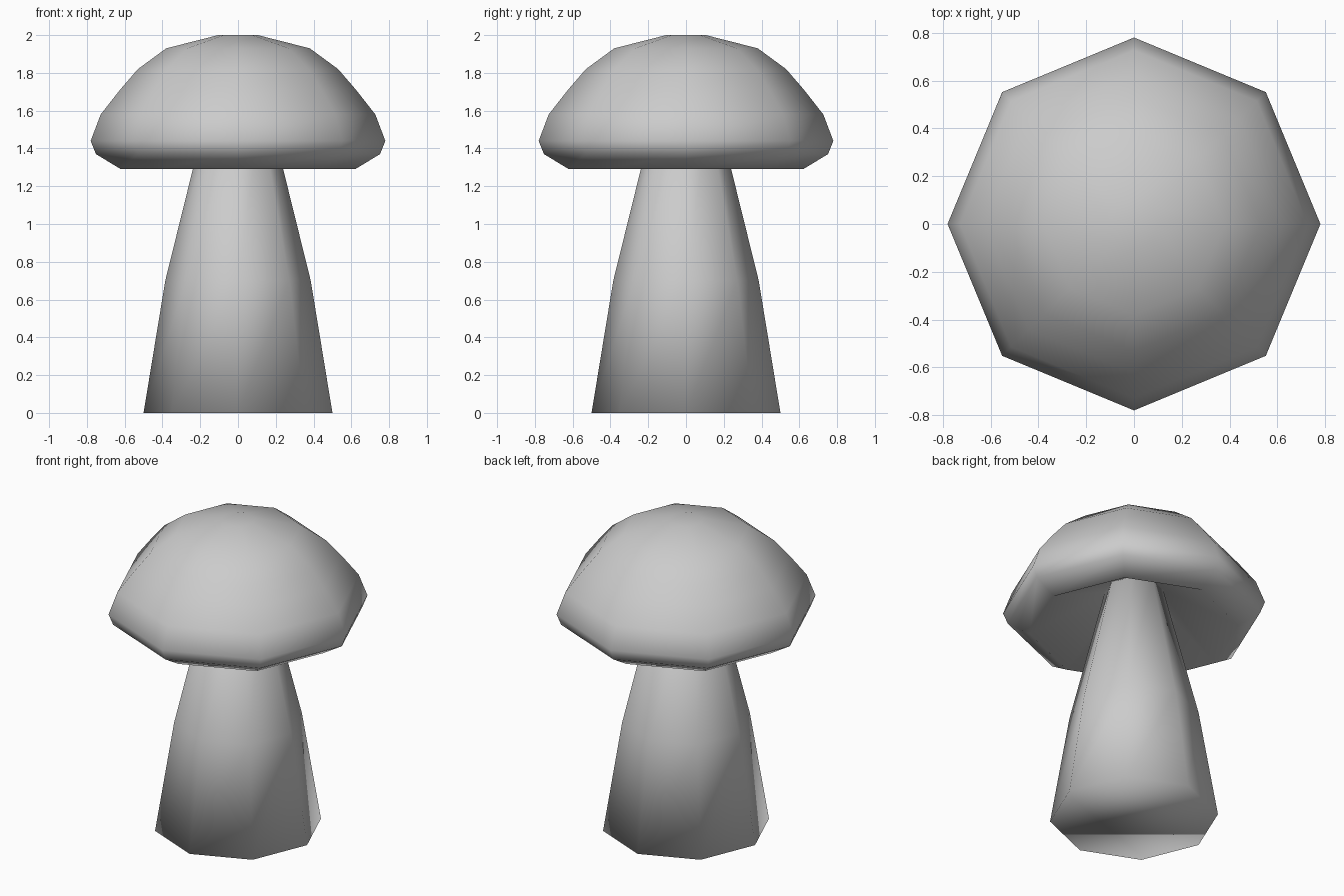
import bpy, bmesh, math

if "Cube" in bpy.data.objects:
    bpy.data.objects.remove(bpy.data.objects["Cube"])

SIDES = 8


def lathe(name, profile):
    """Spin an (r, z) profile into a smooth eight-sided solid, closed at both ends."""
    bm = bmesh.new()
    rings = []
    for r, z in profile:
        rings.append([bm.verts.new((r * math.cos(math.tau * i / SIDES),
                                    r * math.sin(math.tau * i / SIDES), z))
                      for i in range(SIDES)])
    for low, high in zip(rings, rings[1:]):
        for i in range(SIDES):
            j = (i + 1) % SIDES
            bm.faces.new((low[i], low[j], high[j], high[i]))
    bm.faces.new(rings[0][::-1])
    bm.faces.new(rings[-1])
    bmesh.ops.recalc_face_normals(bm, faces=bm.faces)
    for f in bm.faces:
        f.smooth = True
    mesh = bpy.data.meshes.new(name)
    bm.to_mesh(mesh)
    bm.free()
    obj = bpy.data.objects.new(name, mesh)
    bpy.context.collection.objects.link(obj)
    return obj


# Tapered stem, running up into the cap
lathe("stem", [(0.50, 0.0), (0.385, 0.70), (0.17, 1.57)])

# Domed cap with a hollowed underside
lathe("cap", [(0.16, 1.56), (0.62, 1.29), (0.752, 1.37), (0.78, 1.44),
              (0.727, 1.58), (0.625, 1.71), (0.53, 1.82), (0.38, 1.93),
              (0.105, 2.0)])
